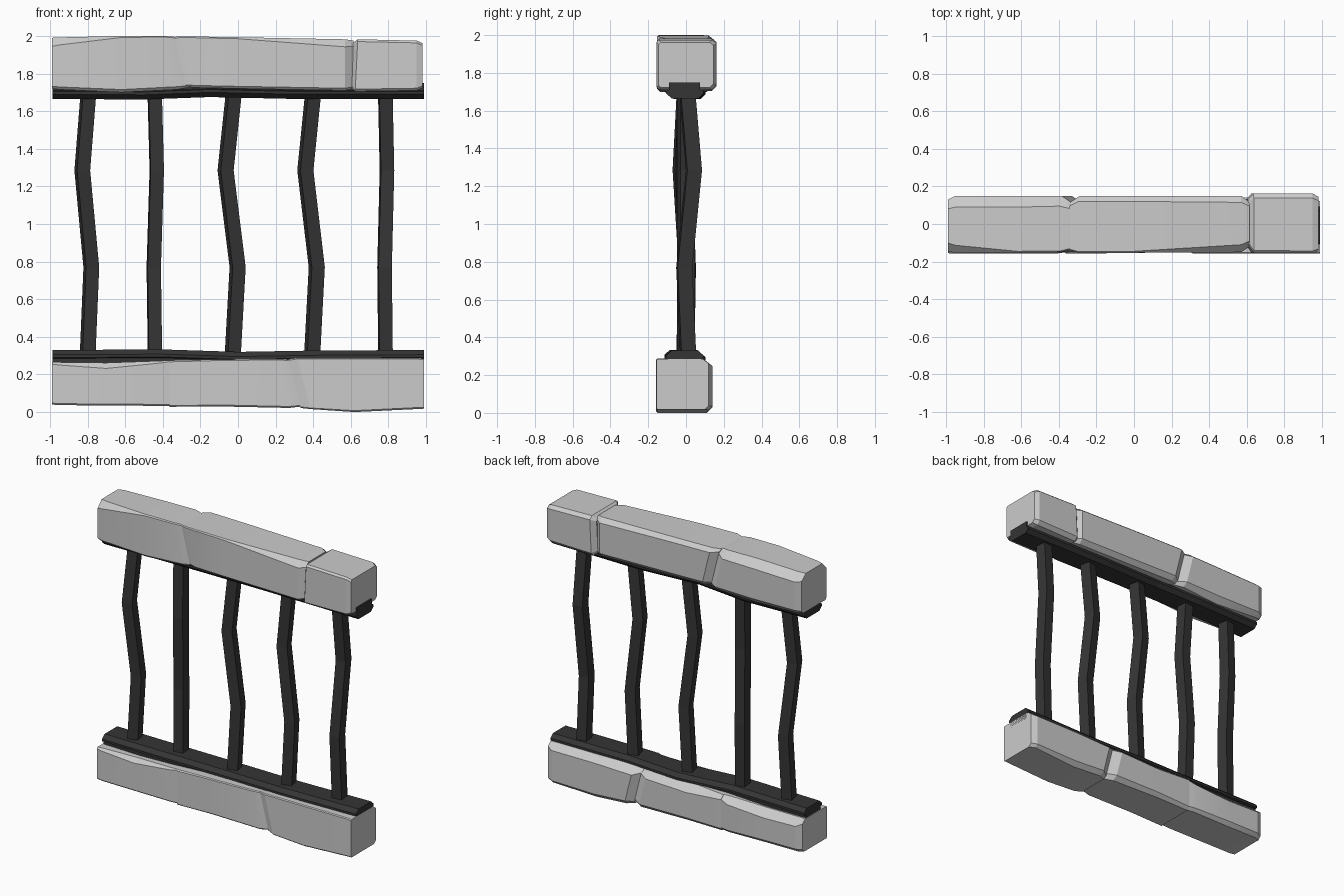
import bpy, bmesh
from math import cos, sin, radians, pi

iron = bpy.data.materials.new("dark_iron")
iron.diffuse_color = (0.035, 0.035, 0.035, 1)


def loft(name, rings, mat=None, smooth=None):
    """Skin a list of equal-length rings of points and cap both ends."""
    bm = bmesh.new()
    rows = [[bm.verts.new(p) for p in r] for r in rings]
    n = len(rows[0])
    for a, b in zip(rows, rows[1:]):
        for i in range(n):
            j = (i + 1) % n
            bm.faces.new((a[i], a[j], b[j], b[i]))
    bm.faces.new(rows[0])
    bm.faces.new(rows[-1])
    bmesh.ops.recalc_face_normals(bm, faces=bm.faces)
    me = bpy.data.meshes.new(name)
    bm.to_mesh(me)
    bm.free()
    ob = bpy.data.objects.new(name, me)
    bpy.context.collection.objects.link(ob)
    if mat:
        me.materials.append(mat)
    if smooth:
        bpy.context.view_layer.objects.active = ob
        ob.select_set(True)
        bpy.ops.object.shade_smooth_by_angle(angle=radians(smooth))
        ob.select_set(False)
    return ob


def stone(name, stations):
    """Station: x, slant, y0, y1, z0, z1, chamfers (front top, back top, back bottom, front bottom)."""
    rings = []
    for x, s, y0, y1, z0, z1, ft, bt, bb, fb in stations:
        sec = [(y0, z1 - ft), (y0 + ft, z1), (y1 - bt, z1), (y1, z1 - bt * 0.8),
               (y1, z0 + bb), (y1 - bb, z0), (y0 + fb, z0), (y0, z0 + fb)]
        zm = (z0 + z1) / 2
        rings.append([(x - s * (z - zm), y, z) for y, z in sec])
    loft(name, rings, smooth=18)


S = 0.25  # slant of the diagonal joints
# upper stones
stone("upper_stone_left", [
    (-0.99, 0, -.145, .13, 1.72, 1.99, .045, .05, .02, .012),
    (-0.95, 0, -.153, .15, 1.715, 1.992, .04, .06, .03, .014),
    (-0.62, 0, -.153, .15, 1.70, 2.00, .008, .06, .04, .015),
    (-0.36, S, -.150, .15, 1.715, 2.00, .006, .055, .03, .015),
    (-0.30, S, -.135, .11, 1.725, 1.995, .006, .03, .02, .01)])
stone("upper_stone_middle", [
    (-0.31, S, -.140, .115, 1.73, 1.995, .006, .02, .02, .01),
    (-0.26, S, -.153, .15, 1.725, 1.998, .006, .03, .03, .012),
    (0.0, 0, -.153, .15, 1.72, 1.993, .008, .03, .03, .012),
    (0.57, 0, -.150, .15, 1.71, 1.982, .04, .035, .03, .012),
    (0.615, 0, -.12, .115, 1.72, 1.975, .03, .02, .02, .01)])
stone("upper_stone_right", [
    (0.60, -.05, -.11, .13, 1.73, 1.96, .015, .015, .015, .015),
    (0.63, -.05, -.153, .162, 1.705, 1.982, .012, .025, .025, .012),
    (0.95, 0, -.155, .162, 1.71, 1.975, .012, .025, .025, .012),
    (0.98, 0, -.145, .145, 1.722, 1.962, .012, .02, .02, .012)])
# lower stones
stone("lower_stone_left", [
    (-0.99, 0, -.155, .12, .04, .265, .01, .03, .02, .008),
    (-0.95, 0, -.158, .14, .037, .265, .015, .055, .025, .008),
    (-0.70, 0, -.158, .14, .035, .262, .03, .06, .025, .008),
    (-0.42, 0, -.158, .14, .033, .272, .012, .05, .02, .008),
    (-0.36, 0, -.150, .13, .033, .275, .006, .03, .02, .006)])
stone("lower_stone_middle", [
    (-0.365, 0, -.158, .135, .028, .275, .008, .03, .02, .006),
    (-0.10, 0, -.155, .14, .03, .28, .006, .06, .025, .008),
    (0.24, S, -.150, .14, .022, .283, .006, .05, .03, .008),
    (0.31, S, -.135, .10, .03, .28, .006, .03, .03, .006)])
stone("lower_stone_right", [
    (0.30, S, -.138, .105, .022, .282, .006, .03, .02, .006),
    (0.35, S, -.158, .14, .016, .288, .006, .06, .03, .006),
    (0.62, 0, -.158, .14, .0, .288, .006, .05, .03, .008),
    (0.95, 0, -.158, .14, .016, .288, .006, .05, .02, .008),
    (0.99, 0, -.156, .12, .018, .285, .006, .03, .02, .006)])

# rails: a stem set into the stone and a wider bevelled flange; v is height toward the bars
profile = [(-.09, 0), (-.09, .04), (-.105, .045), (-.105, .06), (-.075, .085),
           (.065, .085), (.092, .06), (.092, .045), (.075, .04), (.075, 0)]


def rail(name, z, d, waves):
    loft(name, [[(x, y + dy, z + d * (v + dz)) for y, v in profile]
                for x, dy, dz in waves], iron)


rail("upper_rail", 1.75, -1, [(-.985, 0, 0), (-.5, .012, .003), (-.15, -.008, -.01),
                              (.3, .008, 0), (.97, 0, 0), (.99, 0, 0)])
rail("lower_rail", .245, 1, [(-.985, 0, 0), (-.4, -.01, .003), (0, .01, -.01),
                             (.4, -.008, -.003), (.99, 0, 0)])

# bars: (x, y, bend x, bend y, section turn)
bars = [(-.798, -.005, -.03, -.02, 12), (-.442, 0, .01, -.018, 5), (-.026, 0, -.04, -.006, 14),
        (.396, 0, -.038, .0, 14), (.784, .01, .008, .032, 6)]
for k, (bx, by, ex, ey, turn) in enumerate(bars):
    rings = []
    for z, f in ((.30, .05), (.77, -.6), (1.285, 1), (1.70, -.1)):
        r = .05
        ang = [radians(turn) + pi / 4 + i * pi / 2 for i in range(4)]
        rings.append([(bx + ex * f + r * cos(a), by + ey * f + r * 1.1 * sin(a), z) for a in ang])
    loft(f"bar_{k + 1}", rings, iron)
